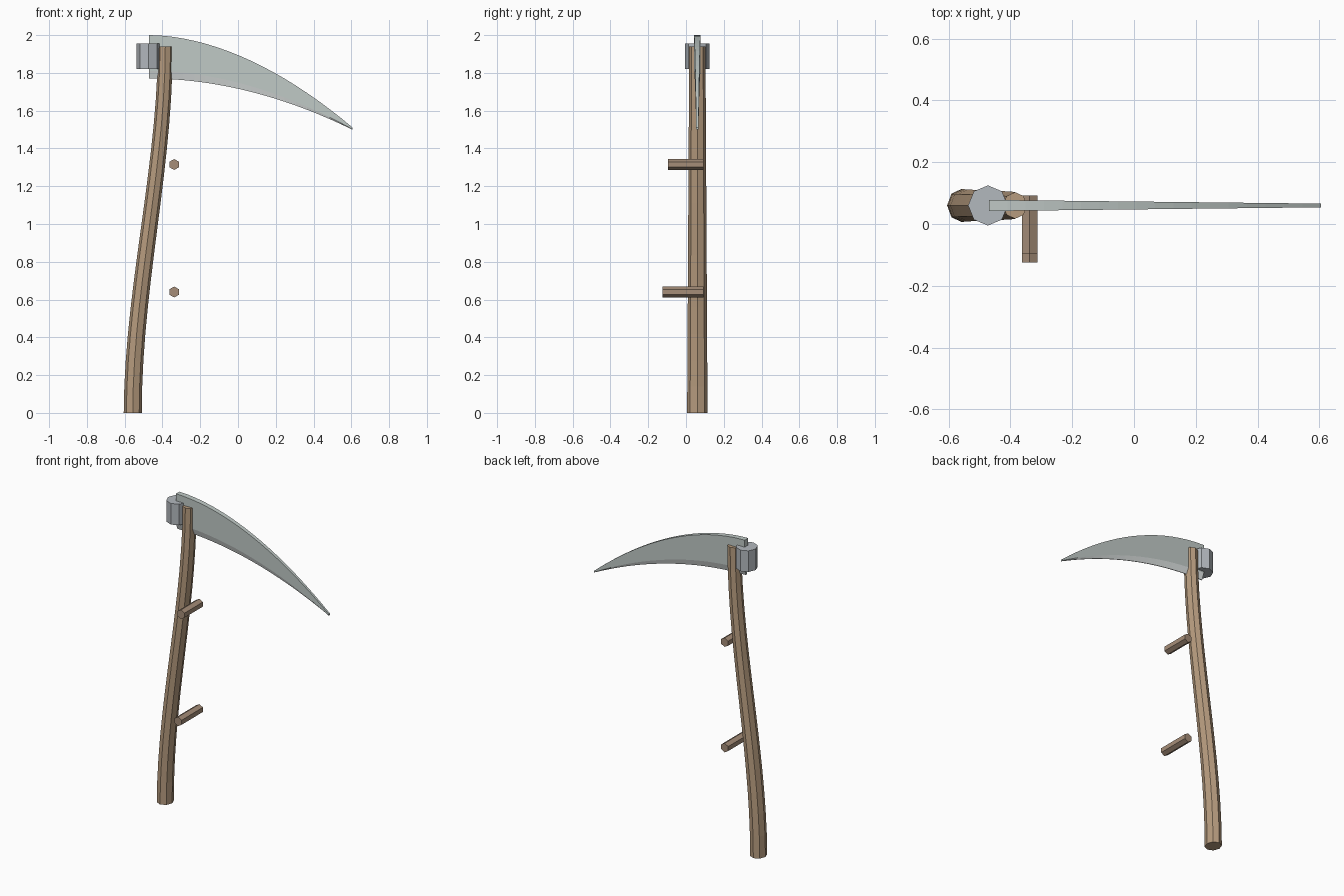
import bpy, bmesh
from math import cos, sin, pi

if "Cube" in bpy.data.objects:
    bpy.data.objects.remove(bpy.data.objects["Cube"])

YC = 0.06  # depth of the handle, collar and blade centre plane


def material(name, rgb):
    m = bpy.data.materials.new(name)
    m.diffuse_color = (*rgb, 1)
    m.use_nodes = True
    m.node_tree.nodes["Principled BSDF"].inputs["Base Color"].default_value = m.diffuse_color
    return m


WOOD = material("wood", (0.47, 0.33, 0.21))
DARK_WOOD = material("dark wood", (0.38, 0.27, 0.19))
IRON = material("iron", (0.45, 0.48, 0.51))
STEEL = material("steel", (0.53, 0.59, 0.57))
HONED = material("honed edge", (0.82, 0.86, 0.85))


def loft(name, rings, mats, slots=None):
    """Skin equal-sized rings and cap both ends; slots gives a material per ring side."""
    bm = bmesh.new()
    rows = [[bm.verts.new(p) for p in ring] for ring in rings]
    n = len(rows[0])
    for a, b in zip(rows, rows[1:]):
        for i in range(n):
            j = (i + 1) % n
            f = bm.faces.new((a[i], a[j], b[j], b[i]))
            f.material_index = slots[i] if slots else 0
    bm.faces.new(rows[0])
    bm.faces.new(rows[-1])
    bmesh.ops.recalc_face_normals(bm, faces=bm.faces)
    me = bpy.data.meshes.new(name)
    bm.to_mesh(me)
    bm.free()
    for m in mats:
        me.materials.append(m)
    ob = bpy.data.objects.new(name, me)
    bpy.context.collection.objects.link(ob)
    return ob


def ellipse(x, z, rx, ry, n=8):
    return [(x + rx * cos(2 * pi * i / n), YC + ry * sin(2 * pi * i / n), z)
            for i in range(n)]


# Handle: tapered octagon following a gentle S-bend
rings = []
for k in range(15):
    t = k / 14
    s = t * t * (3 - 2 * t)
    z = 1.95 * (1 - t) * t * (1 - t) + 3.9 * (1 - t) * t * t + 1.94 * t ** 3
    rings.append(ellipse(-0.557 + 0.172 * s, z, 0.048 - 0.009 * t, 0.054 - 0.011 * t))
loft("handle", rings, [WOOD])

# Collar at the heel of the blade
loft("collar", [ellipse(-0.473, z, 0.064, 0.065) for z in (1.82, 1.955)], [IRON])

# Blade: curved, tapering, with a honed wedge along the lower edge
rings = []
for k in range(19):
    u = k / 18
    x = -0.47 + 1.075 * u
    top = 2.0 - 0.488 * u ** 1.85
    low = 1.77 - 0.27 * u ** 1.95
    bevel = low + (top - low) * 0.18
    h = 0.018 - 0.012 * u
    rings.append([(x, YC - h, top), (x, YC - h, bevel), (x, YC - 0.002, low),
                  (x, YC + 0.002, low), (x, YC + h, bevel), (x, YC + h, top)])
loft("blade", rings, [STEEL, HONED], [0, 1, 1, 1, 0, 0])

# Grips: hexagonal pegs pointing forward
for name, z, front in (("upper_grip", 1.315, -0.095), ("lower_grip", 0.64, -0.125)):
    loft(name, [[(-0.338 + 0.029 * sin(pi * i / 3), y, z + 0.029 * cos(pi * i / 3))
                 for i in range(6)] for y in (front, 0.092)], [DARK_WOOD])
